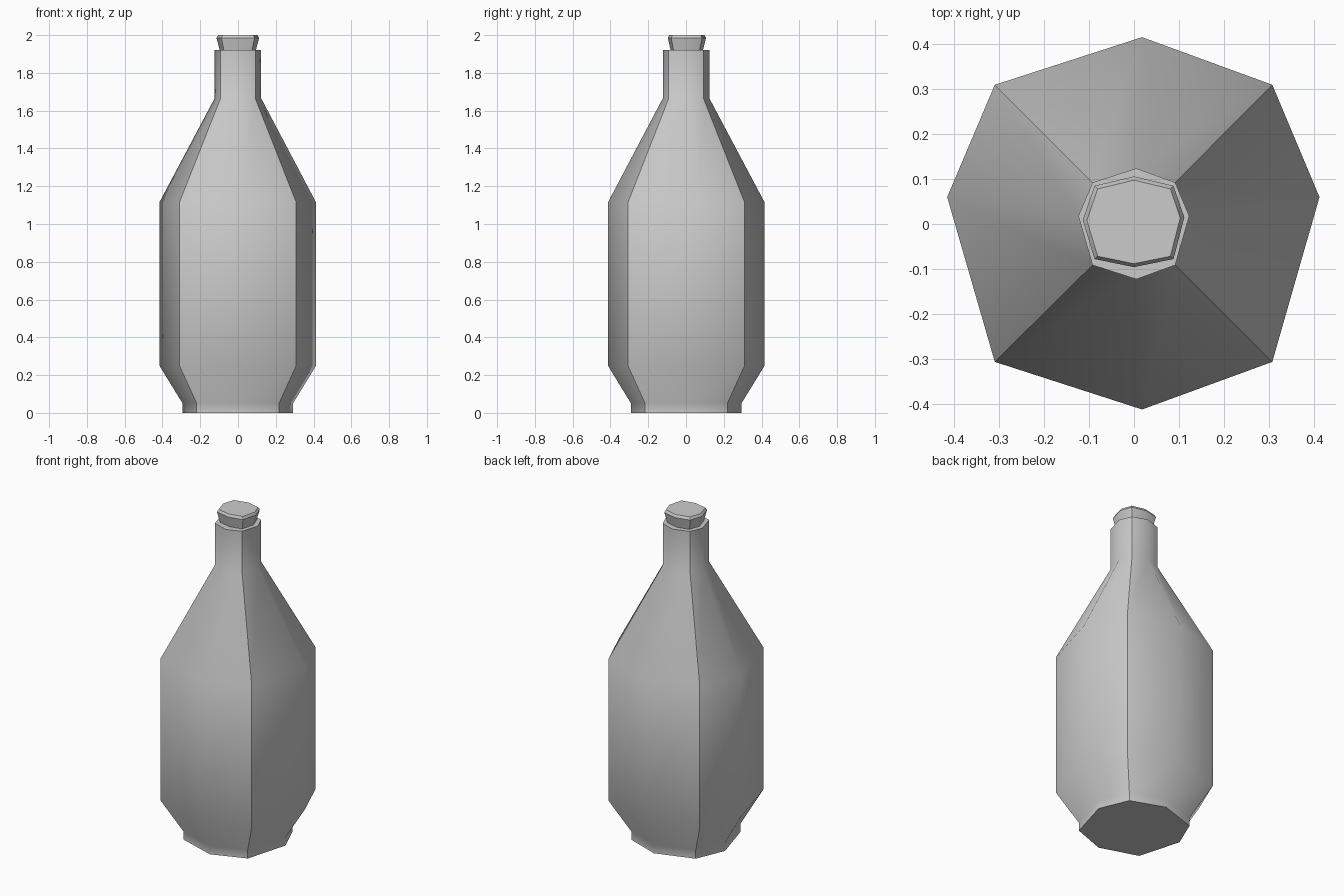
import bpy, bmesh

if "Cube" in bpy.data.objects:
    bpy.data.objects.remove(bpy.data.objects["Cube"])


def loft(name, section, profile):
    """Stack scaled copies of a cross-section; profile holds (z, scale)."""
    bm = bmesh.new()
    n = len(section)
    rings = [[bm.verts.new((x * s, y * s, z)) for x, y in section] for z, s in profile]
    for low, high in zip(rings, rings[1:]):
        for i in range(n):
            j = (i + 1) % n
            bm.faces.new((low[i], low[j], high[j], high[i]))
        # odd section points are the crisp vertical corners
        for i in range(1, n, 2):
            bm.edges.get((low[i], high[i])).smooth = False
    bm.faces.new(rings[0][::-1])
    bm.faces.new(rings[-1])
    for f in bm.faces:
        f.smooth = True
    # end caps meet the sides at hard edges
    for ring in (rings[0], rings[-1]):
        for i in range(n):
            bm.edges.get((ring[i], ring[(i + 1) % n])).smooth = False
    mesh = bpy.data.meshes.new(name)
    bm.to_mesh(mesh)
    bm.free()
    obj = bpy.data.objects.new(name, mesh)
    bpy.context.collection.objects.link(obj)
    return obj


# Bottle: slightly irregular octagon, scale 1 = widest body
bottle_section = [(0.413, 0.06), (0.308, 0.31), (0.018, 0.416), (-0.31, 0.31),
                  (-0.416, 0.06), (-0.31, -0.307), (0.018, -0.413), (0.308, -0.307)]
loft("bottle", bottle_section,
     [(0, 0.705), (0.05, 0.705), (0.25, 1), (1.115, 1), (1.665, 0.298), (1.92, 0.298)])

# Cork: flares upward, narrow bevel round the top
cork_section = [(0.112, 0.015), (0.088, 0.085), (0.0, 0.106), (-0.088, 0.085),
                (-0.114, 0.009), (-0.088, -0.078), (0.0, -0.096), (0.088, -0.078)]
cork = loft("cork", cork_section,
            [(1.9, 0.8), (1.985, 1), (2.0, 0.92)])
for e in cork.data.edges:
    zs = [cork.data.vertices[v].co.z for v in e.vertices]
    if abs(zs[0] - zs[1]) < 1e-4:
        e.use_edge_sharp = True
